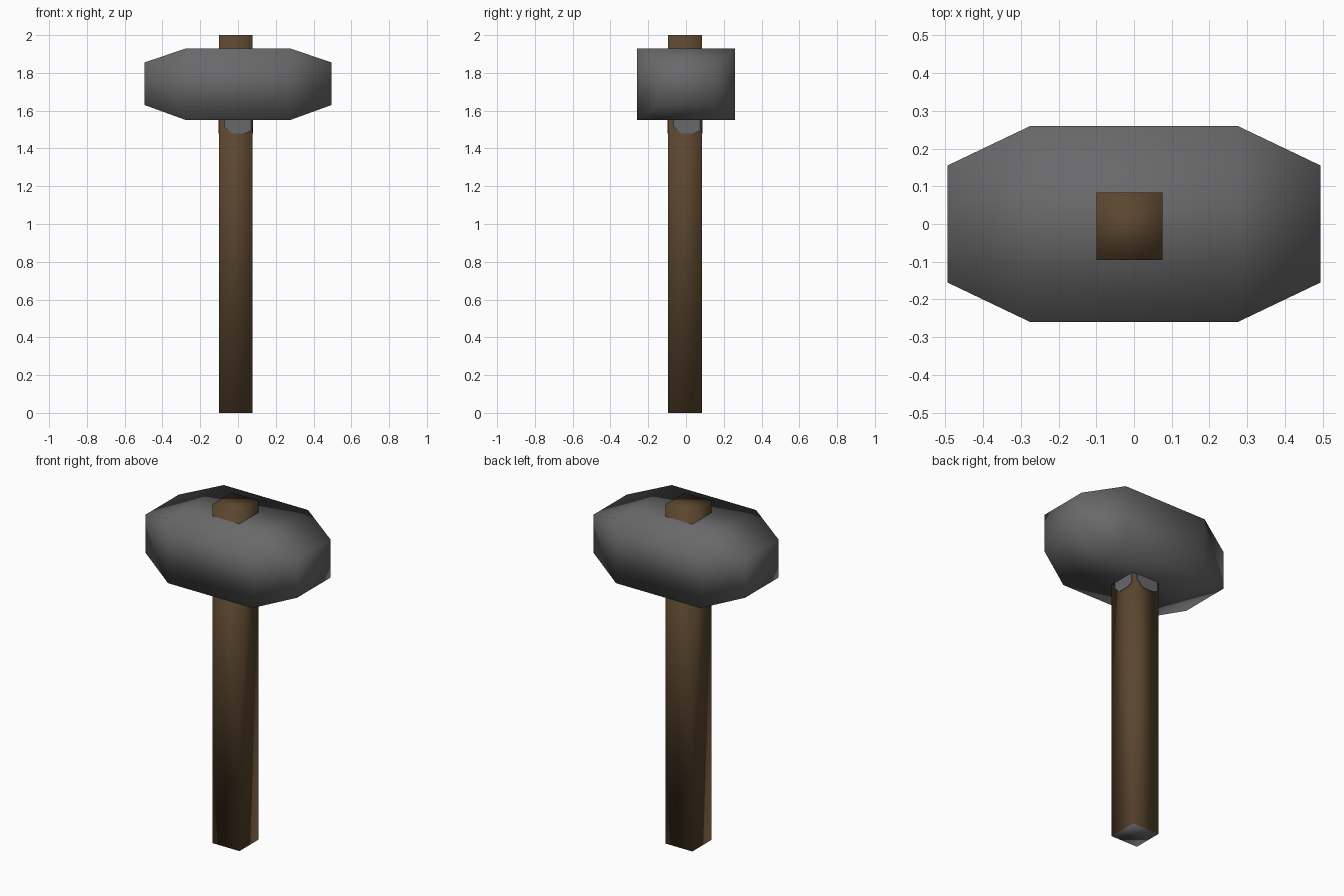
import bpy
from mathutils import Vector

if "Cube" in bpy.data.objects:
    bpy.data.objects.remove(bpy.data.objects["Cube"])


def material(name, rgb):
    m = bpy.data.materials.new(name)
    m.diffuse_color = (*rgb, 1)
    m.use_nodes = True
    m.node_tree.nodes["Principled BSDF"].inputs["Base Color"].default_value = m.diffuse_color
    return m


STONE = material("grey stone", (0.14, 0.14, 0.145))
WOOD = material("brown wood", (0.105, 0.062, 0.028))


def make(name, verts, faces, mats, smooth=True):
    me = bpy.data.meshes.new(name)
    me.from_pydata(verts, [], faces)
    for m in mats:
        me.materials.append(m)
    for p in me.polygons:
        p.use_smooth = smooth
    ob = bpy.data.objects.new(name, me)
    bpy.context.collection.objects.link(ob)
    return ob


def loft(name, rings, mats, smooth=True):
    """Skin a list of equal-length rings and cap both ends."""
    n = len(rings[0])
    faces = [tuple(reversed(range(n)))]
    for r in range(len(rings) - 1):
        a, b = r * n, (r + 1) * n
        faces += [(a + i, a + (i + 1) % n, b + (i + 1) % n, b + i) for i in range(n)]
    last = (len(rings) - 1) * n
    faces.append(tuple(last + i for i in range(n)))
    return make(name, [v for ring in rings for v in ring], faces, mats, smooth)


# Head: square bar along x, tapered towards both striking ends
def head_ring(x, hy, z0, z1):
    return [(x, -hy, z0), (x, hy, z0), (x, hy, z1), (x, -hy, z1)]


END, MID = (0.155, 1.63, 1.855), (0.26, 1.55, 1.93)
loft("hammer_head", [head_ring(-0.495, *END), head_ring(-0.275, *MID),
                     head_ring(0.275, *MID), head_ring(0.495, *END)], [STONE])

# Handle: square post through the head, with a grey underside
X0, X1, Y0, Y1 = -0.10, 0.076, -0.095, 0.084
handle = loft("handle", [[(X0, Y0, z), (X1, Y0, z), (X1, Y1, z), (X0, Y1, z)]
                         for z in (0, 2)], [WOOD, STONE])
for p in handle.data.polygons:
    if p.center.z < 0.01:
        p.material_index = 1

# Grey collar patches just below the head, one thin plate per handle side
PROFILE = [(-0.06, 1.56), (-0.06, 1.515), (-0.02, 1.48), (0.05, 1.48),
           (0.08, 1.495), (0.08, 1.56)]
cx, cy = (X0 + X1) / 2, (Y0 + Y1) / 2
for side, normal, reach in (("front", (0, -1, 0), cy - Y0), ("right", (1, 0, 0), X1 - cx),
                            ("back", (0, 1, 0), Y1 - cy), ("left", (-1, 0, 0), cx - X0)):
    nrm = Vector(normal)
    across = Vector((0, 0, 1)).cross(nrm)
    rings = [[Vector((cx, cy, z)) + nrm * (reach + d) + across * u for u, z in PROFILE]
             for d in (-0.002, 0.003)]
    loft("collar_patch_" + side, rings, [STONE], smooth=False)
